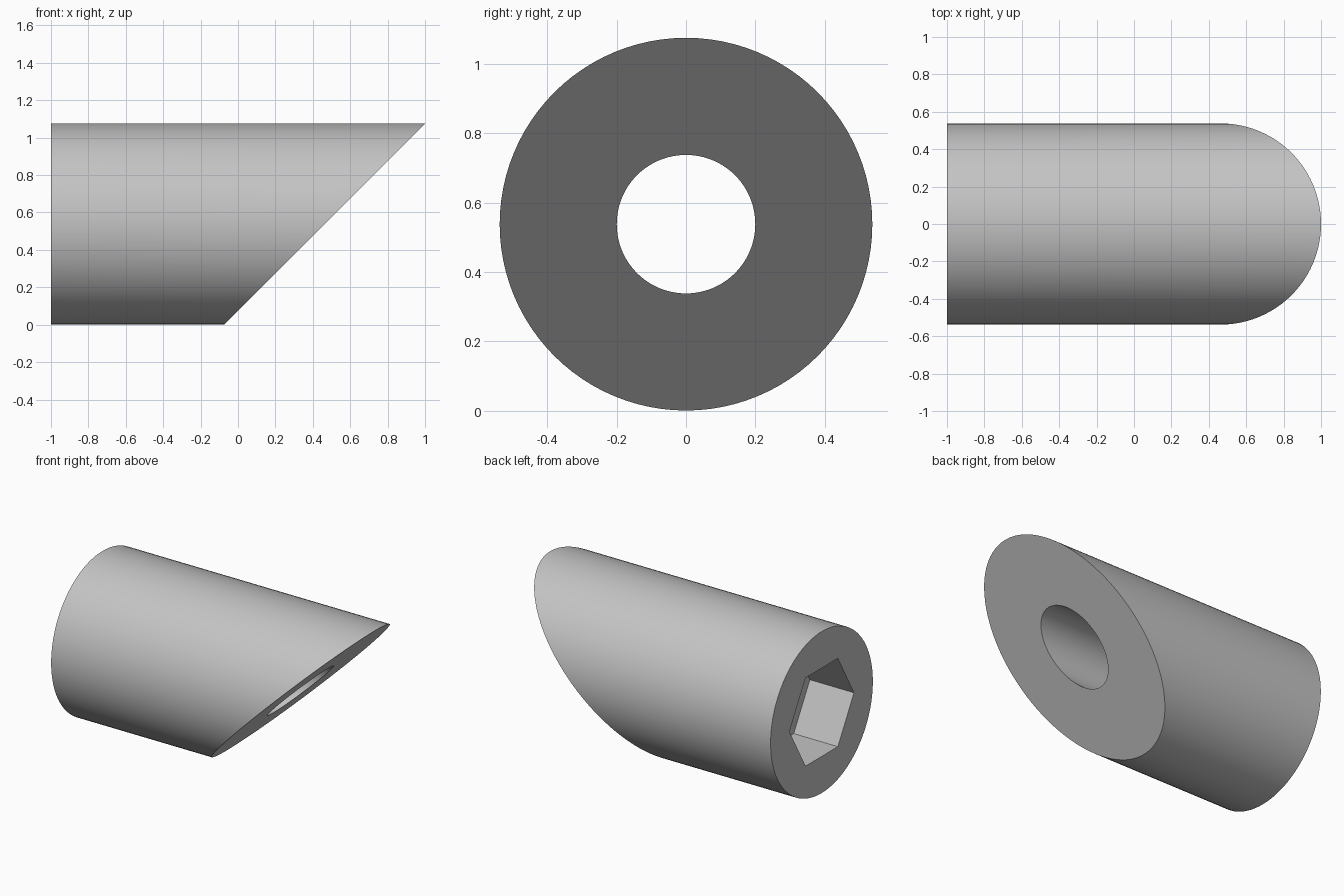
import bpy
import bmesh
from math import cos, sin, pi, radians

cube = bpy.data.objects.get("Cube")
if cube:
    bpy.data.objects.remove(cube, do_unlink=True)

SEGMENTS = 96
RADIUS = 0.538          # outer radius, also the axis height
BORE = 0.20             # round through hole
APOTHEM = 0.294         # hex socket, centre to flat
BACK = -1.0             # flat end
FLOOR = BACK + 0.325    # bottom of the hex socket


def circle(radius):
    return lambda a: radius


def hexagon(apothem):
    return lambda a: apothem / cos(a % (pi / 3) - pi / 6)


def flat(x):
    return lambda z: x


def slant(z):
    # 45 degree cut, with the tip at the top
    return 1.0 - 2 * RADIUS + z


def add_ring(bm, radius_at, x_at):
    ring = []
    for i in range(SEGMENTS):
        a = 2 * pi * i / SEGMENTS
        r = radius_at(a)
        z = RADIUS + r * sin(a)
        ring.append(bm.verts.new((x_at(z), r * cos(a), z)))
    return ring


# Steel colour
steel = bpy.data.materials.new("grey_steel")
steel.use_nodes = True
colour = (0.55, 0.55, 0.55, 1.0)
steel.diffuse_color = colour
steel.node_tree.nodes["Principled BSDF"].inputs["Base Color"].default_value = colour

# Closed chain of rings: outer wall, flat end, hex socket, floor, bore, slanted end
bm = bmesh.new()
rings = [add_ring(bm, shape, x) for shape, x in (
    (circle(RADIUS), slant),
    (circle(RADIUS), flat(BACK)),
    (hexagon(APOTHEM), flat(BACK)),
    (hexagon(APOTHEM), flat(FLOOR)),
    (circle(BORE), flat(FLOOR)),
    (circle(BORE), slant),
)]
for k, ring in enumerate(rings):
    after = rings[(k + 1) % len(rings)]
    for i in range(SEGMENTS):
        j = (i + 1) % SEGMENTS
        bm.faces.new((ring[i], ring[j], after[j], after[i]))
bmesh.ops.recalc_face_normals(bm, faces=bm.faces[:])

mesh = bpy.data.meshes.new("slanted_sleeve")
bm.to_mesh(mesh)
bm.free()
mesh.materials.append(steel)
sleeve = bpy.data.objects.new("slanted_sleeve", mesh)
bpy.context.collection.objects.link(sleeve)

# Smooth round walls, crisp rims and hex corners
bpy.ops.object.select_all(action="DESELECT")
sleeve.select_set(True)
bpy.context.view_layer.objects.active = sleeve
bpy.ops.object.shade_smooth_by_angle(angle=radians(30))
